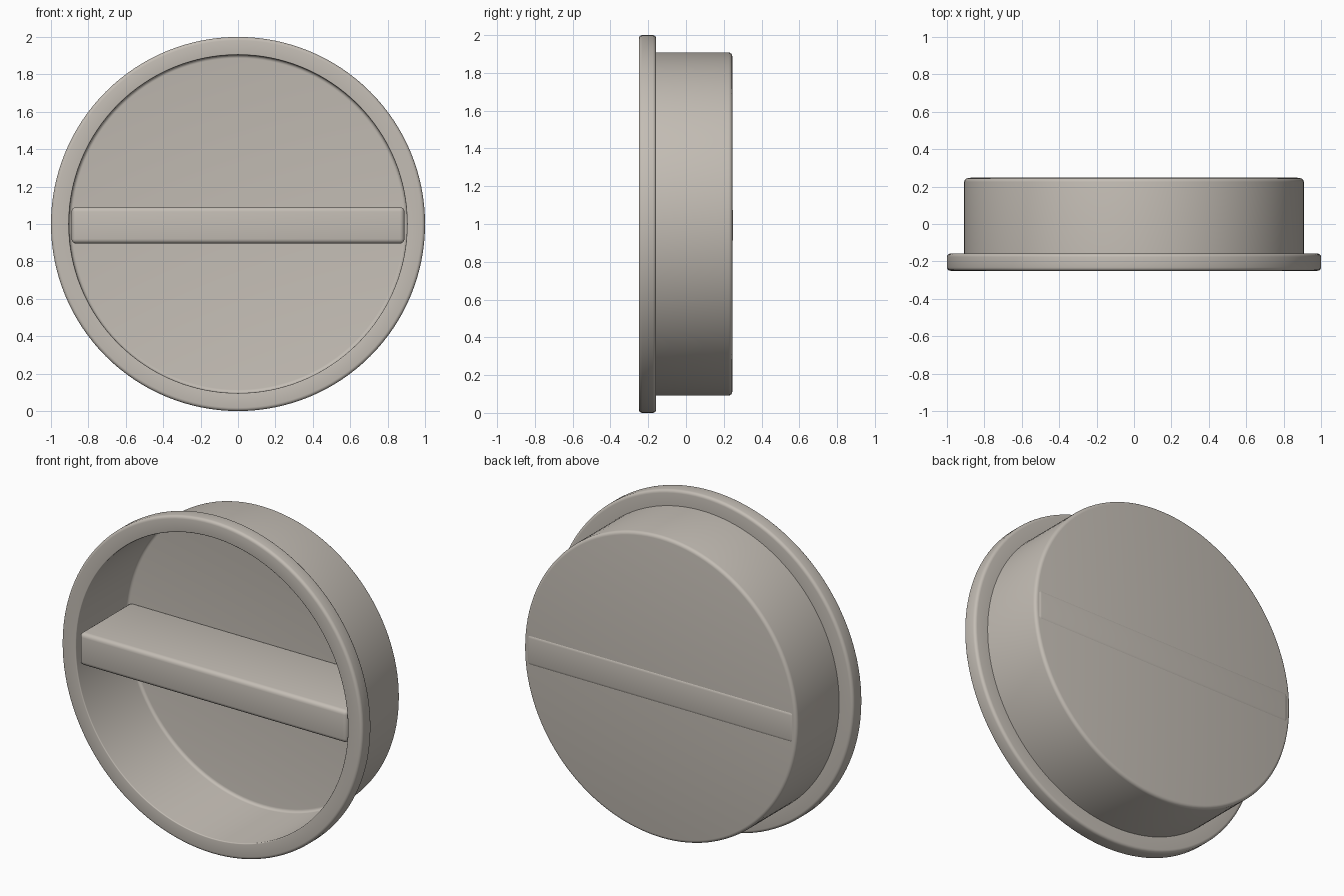
import bpy, bmesh, math
from mathutils import Vector

cube = bpy.data.objects.get("Cube")
if cube:
    bpy.data.objects.remove(cube, do_unlink=True)

SIDES = 128
CENTRE_Z = 1.0

# One warm grey for everything
grey = bpy.data.materials.new("warm grey")
grey.use_nodes = True
colour = (0.55, 0.51, 0.46, 1)
grey.diffuse_color = colour
grey.node_tree.nodes["Principled BSDF"].inputs["Base Color"].default_value = colour


def make_object(name, bm):
    bmesh.ops.recalc_face_normals(bm, faces=bm.faces)
    mesh = bpy.data.meshes.new(name)
    bm.to_mesh(mesh)
    bm.free()
    mesh.materials.append(grey)
    obj = bpy.data.objects.new(name, mesh)
    bpy.context.collection.objects.link(obj)
    bpy.ops.object.select_all(action='DESELECT')
    obj.select_set(True)
    bpy.context.view_layer.objects.active = obj
    bpy.ops.object.shade_smooth_by_angle(angle=math.radians(35))
    return obj


def rounded(corners, steps=4):
    """Round each (radius, y, fillet) corner of a profile."""
    points = []
    for i, (r, y, fillet) in enumerate(corners):
        p = Vector((r, y))
        if not fillet:
            points.append(p)
            continue
        a = (Vector(corners[i - 1][:2]) - p).normalized() * fillet
        b = (Vector(corners[i + 1][:2]) - p).normalized() * fillet
        for k in range(steps + 1):
            t = k / steps * math.pi / 2
            points.append(p + a * (1 - math.sin(t)) + b * (1 - math.cos(t)))
    return points


def lathe(name, profile):
    """Turn a profile, starting and ending on the axis, about the y direction."""
    bm = bmesh.new()
    rings = []
    for r, y in profile:
        if r < 1e-6:
            rings.append([bm.verts.new((0, y, CENTRE_Z))] * SIDES)
        else:
            angles = [math.tau * k / SIDES for k in range(SIDES)]
            rings.append([bm.verts.new((r * math.cos(a), y, CENTRE_Z + r * math.sin(a)))
                          for a in angles])
    for low, high in zip(rings, rings[1:]):
        for k in range(SIDES):
            n = (k + 1) % SIDES
            corners = dict.fromkeys((low[k], low[n], high[n], high[k]))
            bm.faces.new(list(corners))
    return make_object(name, bm)


# Thin-walled round cup with a thick flange around its open front
lathe("flanged_cup", rounded([
    (0, 0.24, 0),
    (0.904, 0.24, 0.018),
    (0.904, -0.25, 0.006),
    (1.0, -0.25, 0.018),
    (1.0, -0.158, 0.018),
    (0.908, -0.158, 0),
    (0.908, 0.245, 0.02),
    (0, 0.245, 0),
]))

# Straight grip bar across the cup, just breaking through the back
bm = bmesh.new()
bmesh.ops.create_cube(bm, size=1)
for v in bm.verts:
    v.co = Vector((v.co.x * 1.78, v.co.y * 0.489 + 0.0045, v.co.z * 0.195 + 0.993))
bmesh.ops.bevel(bm, geom=bm.edges[:], offset=0.025, segments=4, profile=0.5, affect='EDGES')
make_object("grip_bar", bm)
